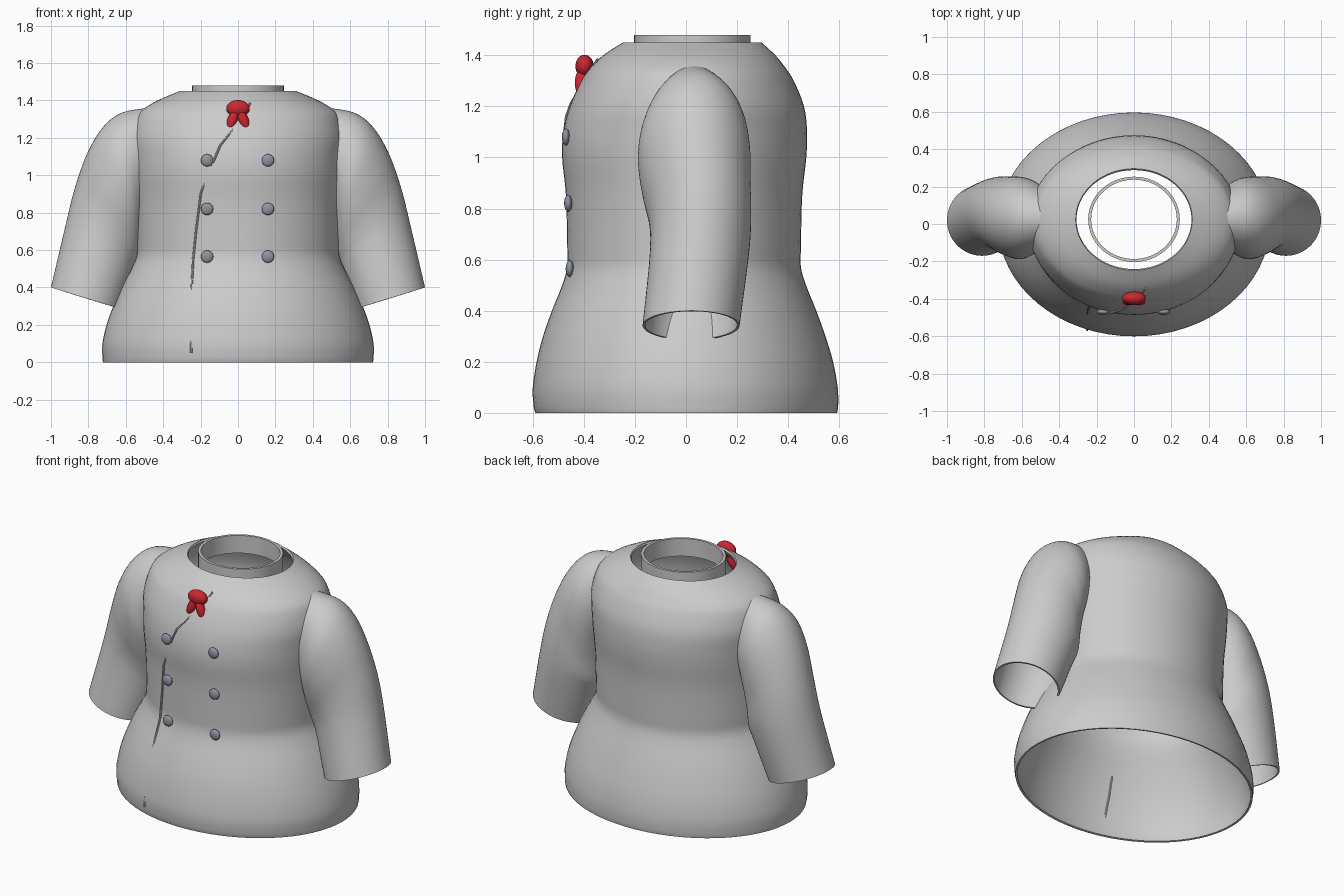
import bpy, bmesh, math
from mathutils import Vector

if "Cube" in bpy.data.objects:
    bpy.data.objects.remove(bpy.data.objects["Cube"])


def material(name, rgb):
    m = bpy.data.materials.new(name)
    m.diffuse_color = (*rgb, 1)
    m.use_nodes = True
    m.node_tree.nodes["Principled BSDF"].inputs["Base Color"].default_value = m.diffuse_color
    return m


CLOTH = material("grey cloth", (0.60, 0.60, 0.60))
RED = material("red scarf", (0.60, 0.02, 0.03))
STEEL = material("steel button", (0.27, 0.30, 0.36))


def smooth_rows(rows, n):
    """Catmull-Rom interpolation through rows of numbers."""
    out = []
    for i in range(len(rows) - 1):
        a, b, c, d = (rows[max(0, min(len(rows) - 1, i + k))] for k in (-1, 0, 1, 2))
        for s in range(n):
            t = s / n
            out.append([0.5 * (2 * q + (r - p) * t + (2 * p - 5 * q + 4 * r - w) * t * t
                               + (3 * q - p - 3 * r + w) * t ** 3)
                        for p, q, r, w in zip(a, b, c, d)])
    return out + [list(rows[-1])]


def loft(name, rings, mat, capped=False):
    """Skin a stack of (centre, half axis u, half axis v) ellipses."""
    bm = bmesh.new()
    n = 64
    loops = [[bm.verts.new(c + u * math.cos(2 * math.pi * k / n) + v * math.sin(2 * math.pi * k / n))
              for k in range(n)] for c, u, v in rings]
    for a, b in zip(loops, loops[1:]):
        for k in range(n):
            j = (k + 1) % n
            bm.faces.new((a[k], a[j], b[j], b[k]))
    if capped:
        bm.faces.new(loops[0][::-1])
        bm.faces.new(loops[-1])
    me = bpy.data.meshes.new(name)
    bm.to_mesh(me)
    bm.free()
    ob = bpy.data.objects.new(name, me)
    bpy.context.collection.objects.link(ob)
    me.materials.append(mat)
    return ob


def finish(ob, angle=40):
    """Apply modifiers and smooth everything but hard rims."""
    bpy.ops.object.select_all(action='DESELECT')
    ob.select_set(True)
    bpy.context.view_layer.objects.active = ob
    bpy.ops.object.convert(target='MESH')
    bpy.ops.object.shade_smooth_by_angle(angle=math.radians(angle))


def shell(ob, thickness):
    m = ob.modifiers.new("cloth thickness", 'SOLIDIFY')
    m.thickness = thickness
    m.offset = -1


# Jacket body: height, half width, front y, back y
BODY = [(0, .722, -.590, .592), (.03, .725, -.597, .596), (.1, .725, -.600, .594),
        (.2, .703, -.585, .576), (.3, .667, -.560, .546), (.4, .622, -.525, .510),
        (.5, .570, -.485, .470), (.57, .542, -.466, .450), (.65, .540, -.465, .450),
        (.85, .545, -.470, .455), (1.0, .556, -.485, .471), (1.1, .562, -.480, .474),
        (1.2, .568, -.455, .462), (1.3, .545, -.410, .422), (1.35, .510, -.375, .390),
        (1.4, .430, -.325, .350), (1.45, .312, -.247, .296)]


def body_rings(inset):
    return [(Vector((0, (f + b) / 2, z)), Vector((w - inset, 0, 0)),
             Vector((0, (b - f) / 2 - inset, 0))) for z, w, f, b in smooth_rows(BODY, 4)]


body = loft("jacket_body", body_rings(0), CLOTH)
shell(body, 0.012)
finish(body)

# Solid filling used to trim the sleeves
cutter = loft("sleeve_cutter", body_rings(0.006), CLOTH, True)
cutter.hide_render = True

# Sleeves, cuff to shoulder: outer x, z, inner x, z, centre y, half depth
SLEEVE = [(1.0, .40, .625, .285, .02, .19), (.925, .72, .545, .52, .052, .194),
          (.873, .93, .52, .58, .055, .200), (.805, 1.12, .51, .66, .04, .213),
          (.72, 1.26, .50, .75, .032, .220), (.62, 1.335, .48, .85, .035, .200),
          (.48, 1.36, .44, .95, .03, .15)]
rings = [(Vector(((a + c) / 2, y, (b + d) / 2)), Vector(((a - c) / 2, 0, (b - d) / 2)),
          Vector((0, h, 0))) for a, b, c, d, y, h in smooth_rows(SLEEVE, 5)]
sleeve = loft("sleeves", rings, CLOTH)
shell(sleeve, 0.010)
trim = sleeve.modifiers.new("trim", 'BOOLEAN')
trim.operation = 'DIFFERENCE'
trim.solver = 'EXACT'
trim.object = cutter
pair = sleeve.modifiers.new("pair", 'MIRROR')
pair.use_mirror_merge = False
finish(sleeve)
bpy.data.objects.remove(cutter)

# Standing collar band, free of the neck opening
collar = loft("collar", [(Vector((0, .025, z)), Vector((.245, 0, 0)), Vector((0, .228, 0)))
                         for z in (1.37, 1.48)], CLOTH)
shell(collar, 0.016)
finish(collar)


def ellipsoid(name, loc, size, mat, rot=(0, 0, 0)):
    bpy.ops.mesh.primitive_uv_sphere_add(segments=24, ring_count=16, location=loc, rotation=rot)
    ob = bpy.context.object
    ob.name = name
    ob.scale = size
    ob.data.materials.append(mat)
    finish(ob, 180)


# Two columns of buttons
for z, y in ((1.08, -.470), (.82, -.461), (.565, -.455)):
    for x in (-.165, .160):
        ellipsoid("button", (x, y, z), (.033, .016, .033), STEEL)

# Neckerchief knot with two hanging tails
ellipsoid("scarf_knot", (0, -.397, 1.357), (.063, .036, .045), RED)
for s in (-1, 1):
    ellipsoid("scarf_tail", (s * .031, -.408, 1.292), (.027, .027, .060), RED,
              (0, -s * math.radians(20), 0))

# Front seam piping that dips in and out of the cloth
PATH = [(.065, -.345, 1.385), (0, -.41, 1.28), (-.055, -.45, 1.21), (-.095, -.468, 1.16),
        (-.12, -.475, 1.10), (-.165, -.452, 1.0), (-.2, -.447, .9), (-.225, -.428, .7),
        (-.24, -.425, .55), (-.247, -.476, .41), (-.25, -.515, .25), (-.25, -.560, .10),
        (-.25, -.566, .05)]
curve = bpy.data.curves.new("front_seam", 'CURVE')
curve.dimensions = '3D'
curve.bevel_depth = 0.006
curve.bevel_resolution = 2
curve.use_fill_caps = True
line = curve.splines.new('POLY')
line.points.add(len(PATH) - 1)
for p, co in zip(line.points, PATH):
    p.co = (*co, 1)
curve.materials.append(CLOTH)
seam = bpy.data.objects.new("front_seam", curve)
bpy.context.collection.objects.link(seam)
finish(seam)
